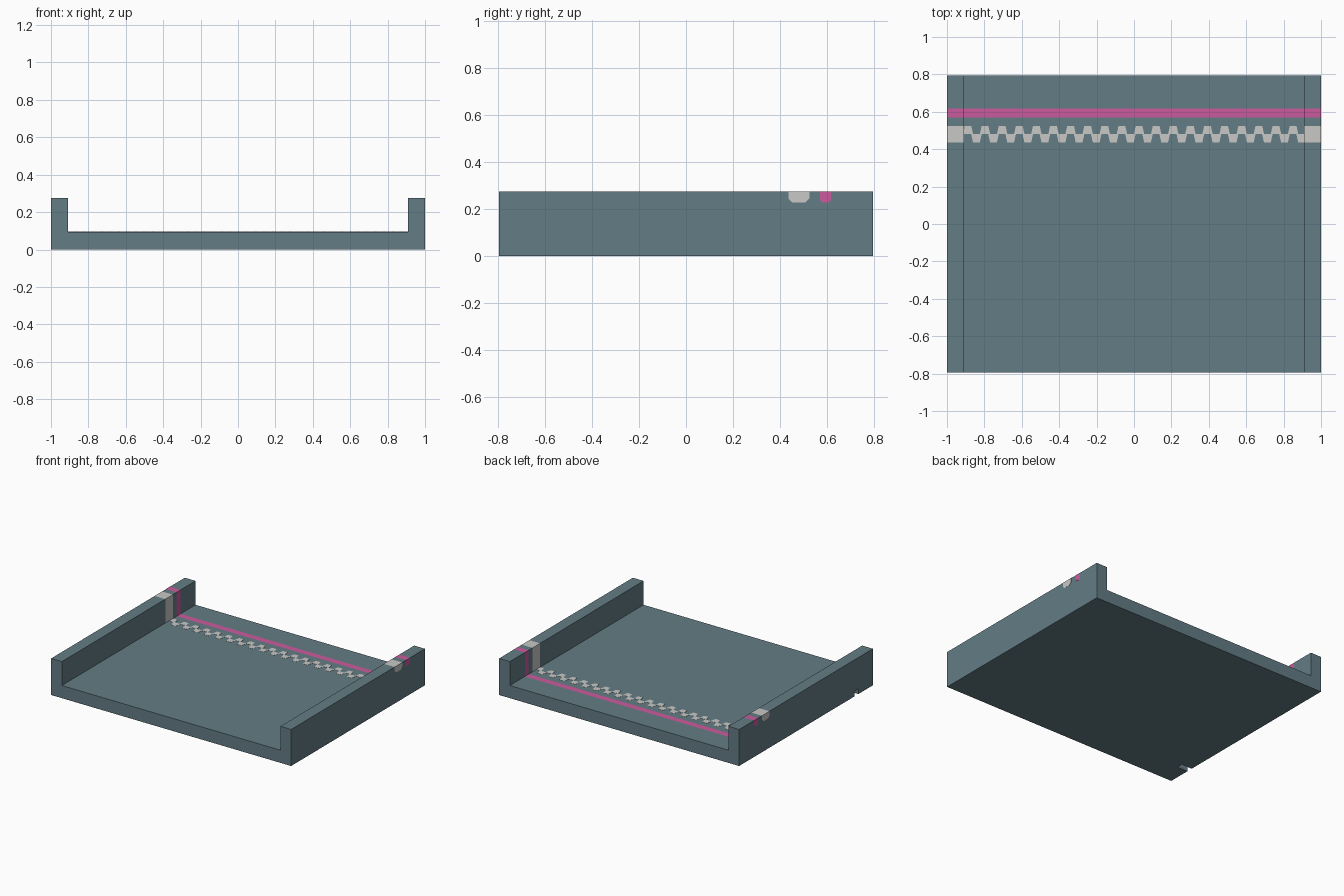
import bpy, bmesh
from mathutils import Vector

cube = bpy.data.objects.get("Cube")
if cube:
    bpy.data.objects.remove(cube, do_unlink=True)


def material(name, rgb):
    m = bpy.data.materials.new(name)
    m.use_nodes = True
    m.diffuse_color = (*rgb, 1)
    m.node_tree.nodes["Principled BSDF"].inputs["Base Color"].default_value = (*rgb, 1)
    return m


slate = material("slate", (0.125, 0.205, 0.235))
pink = material("pink", (0.60, 0.105, 0.34))
pale = material("pale grey", (0.58, 0.58, 0.57))

X, Y, WALL, FLOOR, TOP = 0.999, 0.795, 0.91, 0.095, 0.275
PINK_BAND = (0.57, 0.617)
PALE_BAND = (0.435, 0.525)
SKIN = 0.001


def add_object(name, bm, mats):
    bmesh.ops.recalc_face_normals(bm, faces=bm.faces)
    mesh = bpy.data.meshes.new(name)
    bm.to_mesh(mesh)
    bm.free()
    for m in mats:
        mesh.materials.append(m)
    obj = bpy.data.objects.new(name, mesh)
    bpy.context.collection.objects.link(obj)
    return obj


def add_prism(bm, points, offset):
    """Extrude a flat outline along an offset vector."""
    face = bm.faces.new([bm.verts.new(p) for p in points])
    new = bmesh.ops.extrude_face_region(bm, geom=[face], use_keep_orig=True)["geom"]
    verts = [v for v in new if isinstance(v, bmesh.types.BMVert)]
    bmesh.ops.translate(bm, verts=verts, vec=offset)


# Channel-shaped tray: one profile swept front to back
profile = [(-X, 0), (X, 0), (X, TOP), (WALL, TOP), (WALL, FLOOR),
           (-WALL, FLOOR), (-WALL, TOP), (-X, TOP)]
bm = bmesh.new()
add_prism(bm, [(x, -Y, z) for x, z in profile], Vector((0, 2 * Y, 0)))

# Cut the bands into the surface and colour them
for y in PINK_BAND + PALE_BAND:
    bmesh.ops.bisect_plane(bm, geom=bm.verts[:] + bm.edges[:] + bm.faces[:],
                           plane_co=(0, y, 0), plane_no=(0, 1, 0))
for f in bm.faces:
    c = f.calc_center_median()
    on_floor = abs(c.z - FLOOR) < 0.01 and abs(c.x) < 0.5
    on_wall = c.z > FLOOR + 0.01 and abs(c.x) < X - 0.01
    if PINK_BAND[0] < c.y < PINK_BAND[1] and (on_floor or on_wall):
        f.material_index = 1
    elif PALE_BAND[0] < c.y < PALE_BAND[1] and on_wall:
        f.material_index = 2
tray = add_object("tray", bm, [slate, pink, pale])

# Small notch under the right-hand wall
bm = bmesh.new()
bmesh.ops.create_cube(bm, size=1)
cutter = add_object("notch_cutter", bm, [slate])
cutter.scale = (0.18, 0.045, 0.08)
cutter.location = (-X, -0.6, 0)
cutter.hide_render = True
mod = tray.modifiers.new("notch", 'BOOLEAN')
mod.operation = 'DIFFERENCE'
mod.object = cutter
bpy.context.view_layer.objects.active = tray
bpy.ops.object.modifier_apply(modifier=mod.name)
bpy.data.objects.remove(cutter, do_unlink=True)

# Band ends turned down over the outer wall faces
for name, band, mat, bevel in (("pink_band_end", PINK_BAND, pink, 0.01),
                               ("pale_band_end", PALE_BAND, pale, 0.018)):
    a, b = band
    low = TOP - 0.048
    outline = [(a, TOP), (a, low + bevel), (a + bevel, low),
               (b - bevel, low), (b, low + bevel), (b, TOP)]
    bm = bmesh.new()
    for side in (-1, 1):
        add_prism(bm, [(side * X, y, z) for y, z in outline], Vector((side * SKIN, 0, 0)))
    add_object(name, bm, [mat])

# Two staggered rows of teeth across the floor
PITCH = 0.0915
middle = sum(PALE_BAND) / 2
bm = bmesh.new()
for start, edge in ((-0.888, PALE_BAND[1]), (-0.8425, PALE_BAND[0])):
    for i in range(20):
        x = start + i * PITCH
        outline = [(x - 0.028, middle), (x - 0.018, edge), (x + 0.018, edge), (x + 0.028, middle)]
        add_prism(bm, [(max(-WALL, min(WALL, px)), py, FLOOR) for px, py in outline],
                  Vector((0, 0, SKIN)))
add_object("floor_teeth", bm, [pale])
